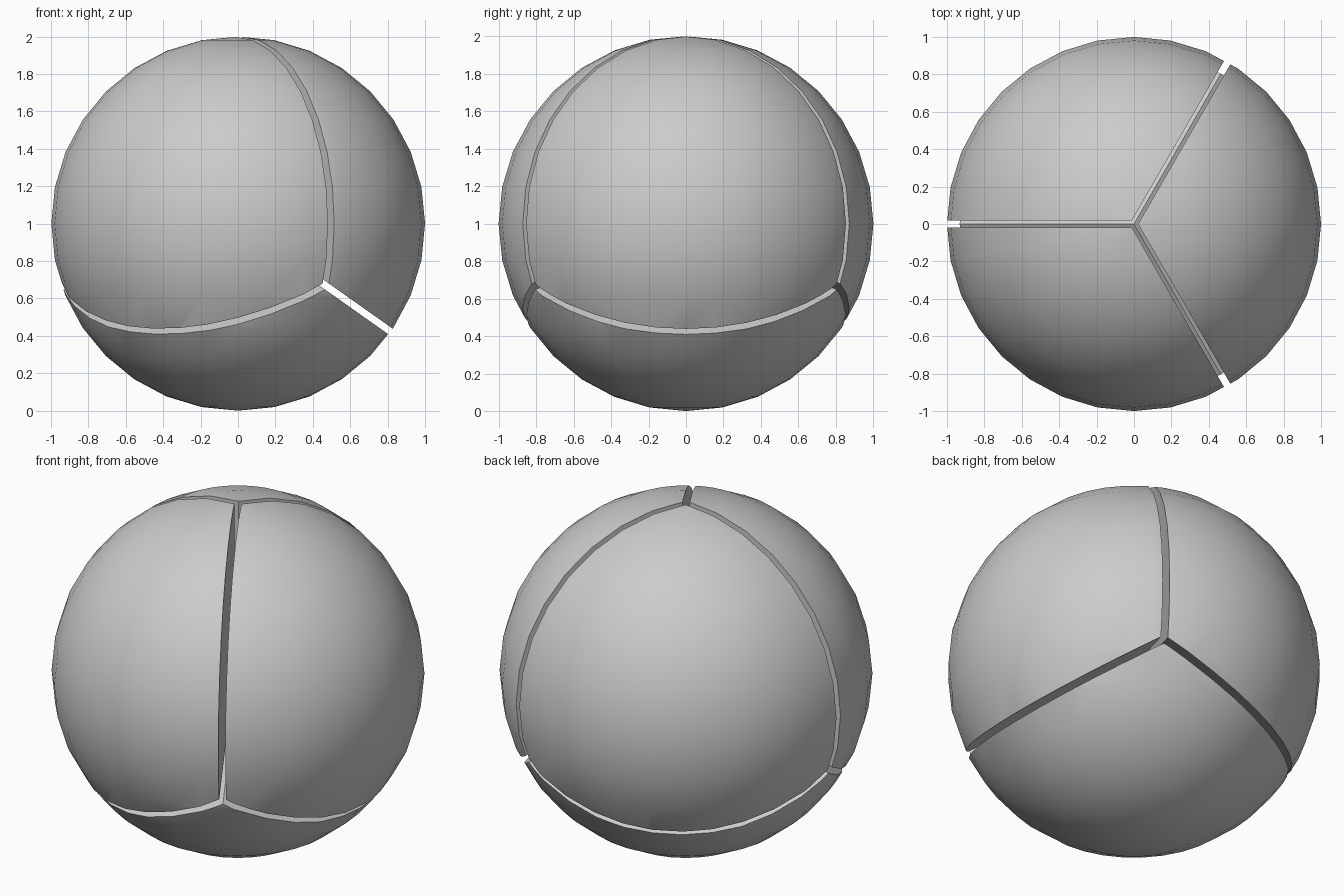
import bpy, bmesh, math
from mathutils import Vector

if "Cube" in bpy.data.objects:
    bpy.data.objects.remove(bpy.data.objects["Cube"])

HALF_GAP = 0.019
CENTRE = Vector((0, 0, 1))

grey = bpy.data.materials.new("light grey")
grey.diffuse_color = (0.6, 0.6, 0.6, 1)
grey.use_nodes = True
grey.node_tree.nodes["Principled BSDF"].inputs["Base Color"].default_value = grey.diffuse_color

# Tetrahedral directions: each piece is centred on one of them
ring, drop = math.sqrt(8) / 3, 1 / 3
directions = {"bottom_piece": Vector((0, 0, -1))}
for name, deg in (("right_piece", 0), ("back_left_piece", 120), ("front_left_piece", 240)):
    a = math.radians(deg)
    directions[name] = Vector((ring * math.cos(a), ring * math.sin(a), drop))


def sphere_piece(name, others):
    """Ball trimmed by three planes into a solid wedge that meets at the centre."""
    own = directions[name]
    bm = bmesh.new()
    bmesh.ops.create_uvsphere(bm, u_segments=32, v_segments=16, radius=1)
    for other in others:
        normal = (own - other).normalized()
        cut = bmesh.ops.bisect_plane(
            bm, geom=bm.verts[:] + bm.edges[:] + bm.faces[:], dist=1e-5,
            plane_co=normal * HALF_GAP, plane_no=normal, clear_inner=True)
        rim = [e for e in cut["geom_cut"]
               if isinstance(e, bmesh.types.BMEdge) and e.is_boundary]
        bmesh.ops.holes_fill(bm, edges=rim, sides=0)
    bmesh.ops.recalc_face_normals(bm, faces=bm.faces[:])
    bmesh.ops.translate(bm, verts=bm.verts[:], vec=CENTRE)
    mesh = bpy.data.meshes.new(name)
    bm.to_mesh(mesh)
    bm.free()
    mesh.materials.append(grey)
    obj = bpy.data.objects.new(name, mesh)
    bpy.context.collection.objects.link(obj)
    # Smooth outer skin, crisp flat cut walls
    bpy.ops.object.select_all(action="DESELECT")
    obj.select_set(True)
    bpy.context.view_layer.objects.active = obj
    bpy.ops.object.shade_smooth_by_angle(angle=math.radians(30))


for piece in directions:
    sphere_piece(piece, [d for n, d in directions.items() if n != piece])
